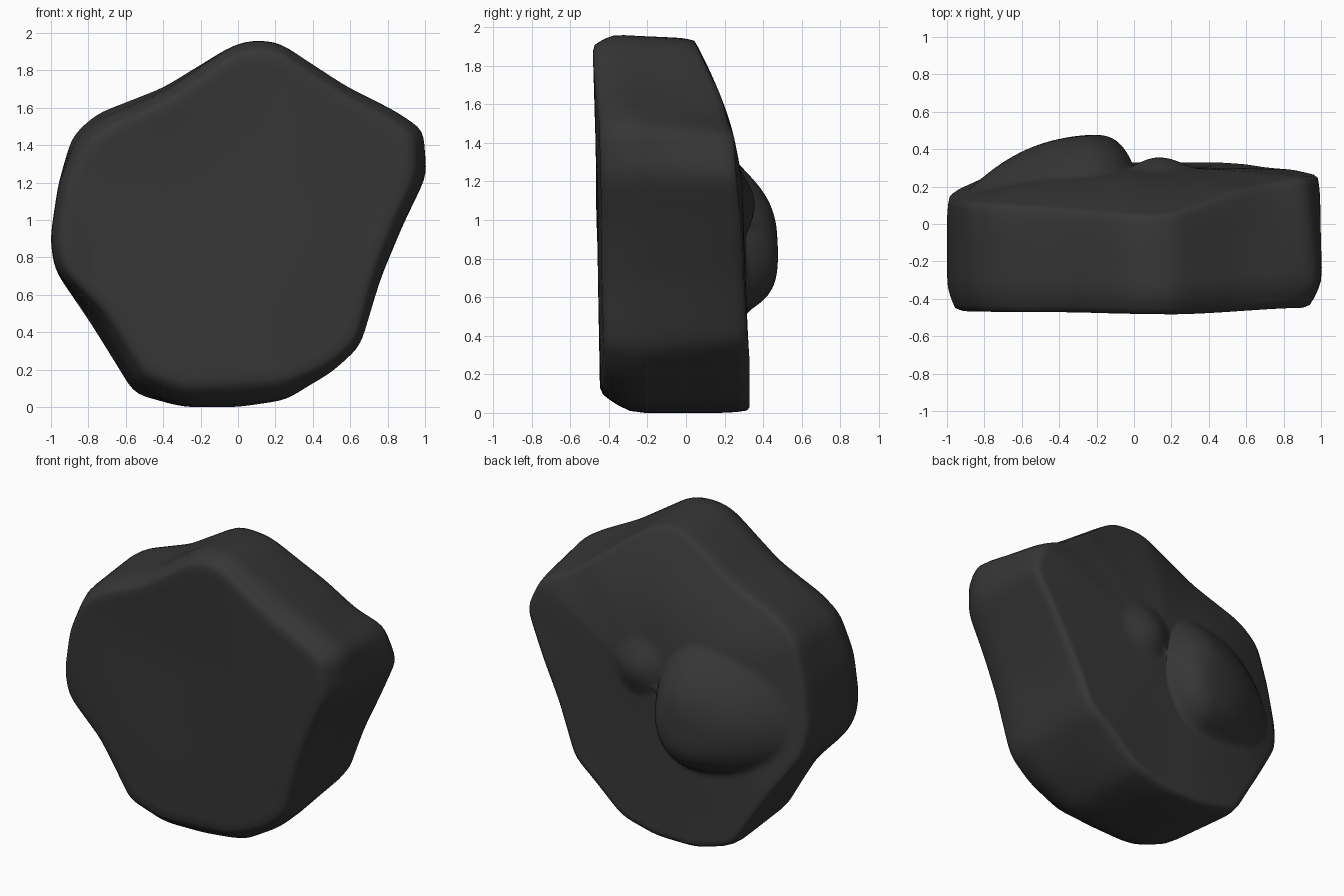
import bpy, bmesh, math
from mathutils import Vector, noise

if "Cube" in bpy.data.objects:
    bpy.data.objects.remove(bpy.data.objects["Cube"])

N = 160
CX, CZ = 0.0, 0.98

# Slab outline: x, z, depth of back edge, front bevel
OUTLINE = [
    (0.08, 1.965, 0.05, .06), (0.22, 1.955, 0.06, .06), (0.58, 1.72, 0.18, .06),
    (0.84, 1.59, 0.22, .07), (1.0, 1.485, 0.25, .08), (1.01, 1.24, 0.26, .08),
    (0.88, 0.97, 0.29, .06), (0.77, 0.70, 0.30, .05), (0.655, 0.32, 0.32, .04),
    (0.50, 0.18, 0.33, .05), (0.26, 0.035, 0.33, .10), (0.0, 0.0, 0.33, .12),
    (-0.30, 0.0, 0.33, .11), (-0.57, 0.045, 0.31, .06), (-0.80, 0.46, 0.26, .04),
    (-0.98, 0.73, 0.18, .05), (-1.005, 0.90, 0.15, .05), (-0.96, 1.20, 0.13, .05),
    (-0.89, 1.45, 0.12, .05), (-0.76, 1.57, 0.11, .05), (-0.40, 1.71, 0.09, .05),
    (-0.03, 1.935, 0.06, .06)]
# Sides leaning inward toward the back or toward the front
BACK = {0: .02, 1: .03, 2: .06, 3: .12, 4: .09, 7: .02, 8: .06, 9: .08, 10: .03, 13: .03}
FRONT = {13: .09, 14: .07, 18: .04, 19: .06, 20: .03}


def resample(points, count):
    pts = [Vector((*p, BACK.get(i, 0), FRONT.get(i, 0))) for i, p in enumerate(points)]
    pairs = list(zip(pts, pts[1:] + pts[:1]))
    lens = [math.hypot(b[0] - a[0], b[1] - a[1]) for a, b in pairs]
    total, out, k, acc = sum(lens), [], 0, 0.0
    for i in range(count):
        d = total * i / count
        while d > acc + lens[k]:
            acc += lens[k]
            k += 1
        a, b = pairs[k]
        f = (d - acc) / lens[k]
        out.append(a * (1 - f) + b * f)
    for _ in range(3):
        out = [(out[i - 1] + out[i] * 2 + out[(i + 1) % count]) / 4 for i in range(count)]
    return out


def smooth(a, b, x):
    t = min(1, max(0, (x - a) / (b - a)))
    return t * t * (3 - 2 * t)


def front_y(x, z):
    dent = max(0, 1 - math.hypot(x + 0.2, z - 1.1) / 0.7)
    soft = noise.noise(Vector((x * 1.6, 3.1, z * 1.6)))
    return (-0.462 - 0.02 * (z - 1) + 0.025 * smooth(.2, .9, x)
            + 0.02 * smooth(0, 1, dent) + 0.01 * soft)


def lump_distance(x, z, cx, cz, left, right, up, down):
    dx, dz = x - cx, z - cz
    return min(1, math.hypot(dx / (right if dx > 0 else left), dz / (up if dz > 0 else down)))


def back_y(x, z, rim, s):
    y = rim + (0.305 - rim) * (1 - s * s)
    # Large lump: soft at the upper left, steep at the lower right
    d = lump_distance(x, z, -0.27, 0.90, .62, .27, .42, .38)
    a = math.atan2(z - 0.90, x + 0.27)
    steep = 0.5 + 0.5 * math.cos(a + math.radians(60))
    y += 0.178 * ((1 - steep) * (1 - d ** 2.2) ** 1.3 + steep * (1 - d ** 4.5))
    # Small lump
    d = lump_distance(x, z, 0.13, 1.10, .17, .2, .18, .2)
    y += 0.05 * (1 - d * d) ** 1.6
    return y + 0.01 * noise.noise(Vector((x * 3, 7.7, z * 3))) * (1 - s)


outline = resample(OUTLINE, N)
bm = bmesh.new()
rings = []


def radial(p, inset):
    v = Vector((p[0] - CX, p[1] - CZ))
    return v * (1 - inset / v.length)


def add_ring(points):
    rings.append([bm.verts.new(c) for c in points])


# Front face, rings growing outward
for s in (.12, .25, .38, .5, .62, .74, .85, .93, .98):
    ring = []
    for p in outline:
        v = radial(p, p[3] + p[5] + .005) * s
        x, z = CX + v.x, CZ + v.y
        ring.append((x, front_y(x, z), z))
    add_ring(ring)

# Side wall: rounded front edge, sloping sides, small back bevel
for t in (.02, .06, .12, .2, .3, .42, .55, .7, .85, .93, .98):
    ring = []
    for p in outline:
        inset = p[3] * max(0, 1 - t / .27) ** 1.8 + p[5] * max(0, 1 - t / .9)
        inset += p[4] * max(0, (t - .2) / .8) + 0.015 * max(0, (t - .8) / .2) ** 2
        v = radial(p, inset)
        x, z = CX + v.x, CZ + v.y
        f = front_y(x, z)
        ring.append((x, f + (p[2] - f) * t, z))
    add_ring(ring)

# Back face with the raised lumps, rings shrinking inward
for i in range(36):
    s = 1 - i / 36
    ring = []
    for p in outline:
        v = radial(p, .03 + p[4]) * s
        x, z = CX + v.x, CZ + v.y
        ring.append((x, back_y(x, z, p[2], s), z))
    add_ring(ring)

for a, b in zip(rings, rings[1:]):
    for i in range(N):
        j = (i + 1) % N
        bm.faces.new((a[i], a[j], b[j], b[i]))
for ring in (rings[0], rings[-1]):
    centre = bm.verts.new(sum((v.co for v in ring), Vector()) / N)
    for i in range(N):
        bm.faces.new((ring[i], ring[(i + 1) % N], centre))
bmesh.ops.recalc_face_normals(bm, faces=bm.faces)

mesh = bpy.data.meshes.new("rock")
bm.to_mesh(mesh)
bm.free()
rock = bpy.data.objects.new("rock", mesh)
bpy.context.collection.objects.link(rock)
mesh.shade_smooth()

# Dark stone colour
stone = bpy.data.materials.new("dark_stone")
stone.diffuse_color = (0.037, 0.037, 0.037, 1)
stone.use_nodes = True
stone.node_tree.nodes["Principled BSDF"].inputs["Base Color"].default_value = stone.diffuse_color
mesh.materials.append(stone)
